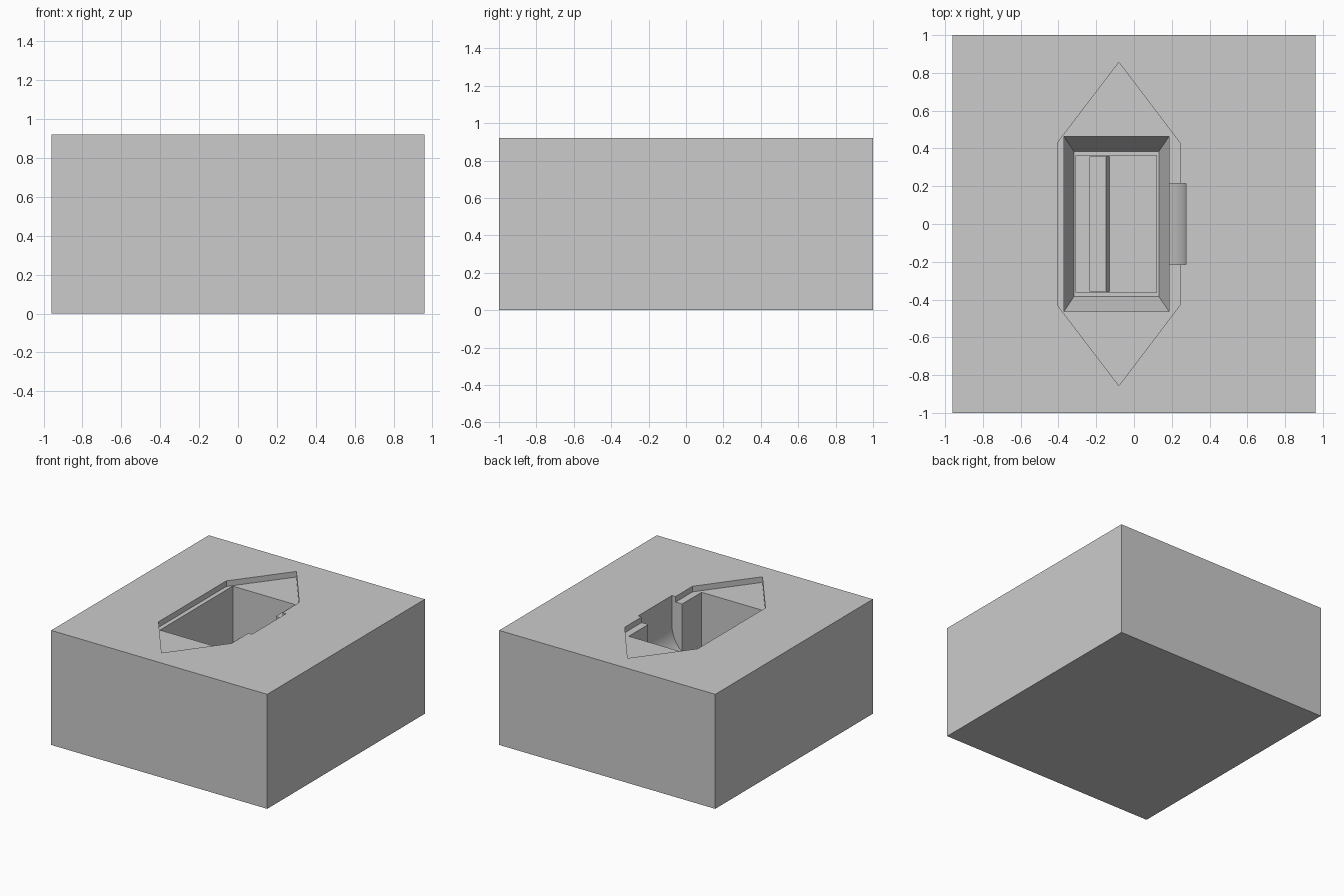
import bpy, bmesh, math

if "Cube" in bpy.data.objects:
    bpy.data.objects.remove(bpy.data.objects["Cube"])

TOP = 0.92


def make_object(name, bm):
    bmesh.ops.recalc_face_normals(bm, faces=bm.faces)
    mesh = bpy.data.meshes.new(name)
    bm.to_mesh(mesh)
    bm.free()
    ob = bpy.data.objects.new(name, mesh)
    bpy.context.collection.objects.link(ob)
    return ob


def loft(name, loops):
    """Closed solid through matching point loops."""
    bm = bmesh.new()
    rings = [[bm.verts.new(p) for p in loop] for loop in loops]
    n = len(rings[0])
    for a, b in zip(rings, rings[1:]):
        for i in range(n):
            j = (i + 1) % n
            bm.faces.new((a[i], a[j], b[j], b[i]))
    bm.faces.new(rings[0])
    bm.faces.new(rings[-1])
    return make_object(name, bm)


def rect(x0, x1, y, z):
    return [(x0, -y, z), (x1, -y, z), (x1, y, z), (x0, y, z)]


def y_prism(name, profile, half):
    return loft(name, [[(x, y, z) for x, z in profile] for y in (-half, half)])


def cut(target, cutter):
    cutter.hide_render = True
    mod = target.modifiers.new("cut", 'BOOLEAN')
    mod.operation = 'DIFFERENCE'
    mod.solver = 'EXACT'
    mod.object = cutter
    bpy.context.view_layer.objects.active = target
    bpy.ops.object.modifier_apply(modifier=mod.name)
    bpy.data.objects.remove(cutter, do_unlink=True)


# Main block
block = loft("block", [rect(-0.96, 0.96, 1, 0), rect(-0.96, 0.96, 1, TOP)])

# Shallow hexagonal recess in the top
hexagon = [(-0.08, 0.856), (-0.405, 0.43), (-0.405, -0.43),
           (-0.08, -0.856), (0.243, -0.43), (0.243, 0.43)]
cut(block, loft("hex_cutter", [[(x, y, z) for x, y in hexagon]
                               for z in (TOP - 0.045, TOP + 0.1)]))

# Deep pocket: straight walls, sloping foot, small ledge and sunken floor
cut(block, loft("pocket_cutter", [
    rect(-0.307, 0.12, 0.363, 0.14),
    rect(-0.307, 0.12, 0.363, 0.20),
    rect(-0.318, 0.132, 0.385, 0.20),
    rect(-0.37, 0.185, 0.462, 0.37),
    rect(-0.37, 0.185, 0.462, TOP + 0.1)]))

# Finger notch with a curved lower wall
R, sweep, steps = 0.245, math.radians(50.7), 10
profile = [(0.0, TOP + 0.1), (0.275, TOP + 0.1)]
for i in range(steps + 1):
    a = sweep * i / steps
    profile.append((0.275 - R * (1 - math.cos(a)), 0.68 - R * math.sin(a)))
profile.append((0.0, profile[-1][1]))
cut(block, y_prism("notch_cutter", profile, 0.215))

# Low rib on the pocket floor, sloping on its right side
y_prism("floor_rib", [(-0.235, 0.12), (-0.235, 0.18), (-0.148, 0.18),
                      (-0.13, 0.14), (-0.13, 0.12)], 0.357)

# Smooth only the curved notch wall
bpy.ops.object.select_all(action='DESELECT')
block.select_set(True)
bpy.context.view_layer.objects.active = block
bpy.ops.object.shade_smooth_by_angle(angle=math.radians(12))
